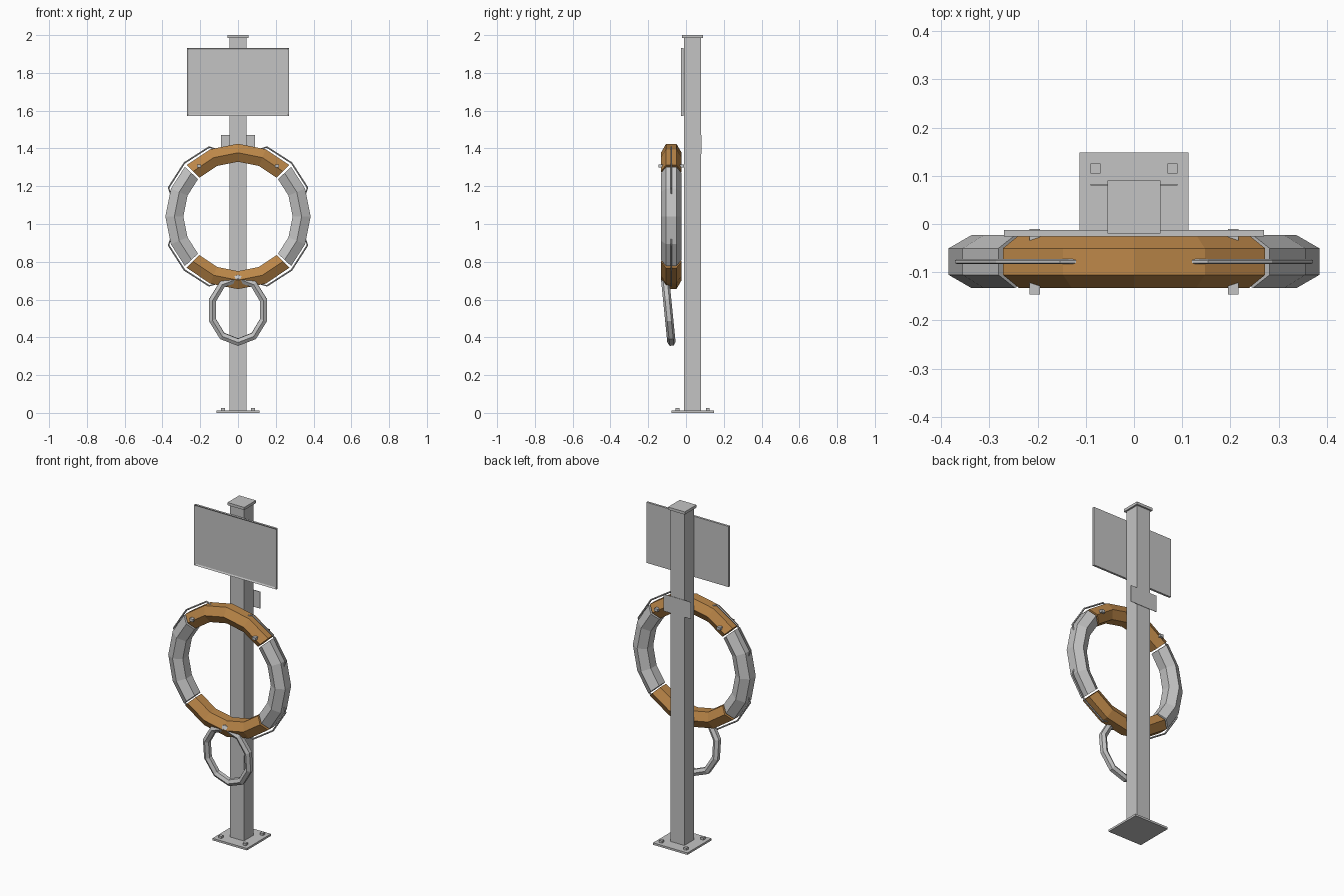
import bpy, bmesh, math
from mathutils import Vector, Matrix

cube = bpy.data.objects.get("Cube")
if cube:
    bpy.data.objects.remove(cube)


def material(name, rgb):
    m = bpy.data.materials.new(name)
    m.use_nodes = True
    m.diffuse_color = (*rgb, 1)
    m.node_tree.nodes["Principled BSDF"].inputs["Base Color"].default_value = (*rgb, 1)
    return m


GREY = material("light grey", (0.55, 0.55, 0.55))
ORANGE = material("orange", (0.5, 0.24, 0.065))


def finish(name, bm, mat):
    bmesh.ops.recalc_face_normals(bm, faces=bm.faces)
    me = bpy.data.meshes.new(name)
    bm.to_mesh(me)
    bm.free()
    me.materials.append(mat)
    ob = bpy.data.objects.new(name, me)
    bpy.context.collection.objects.link(ob)
    return ob


def box(name, centre, size, mat=GREY):
    bm = bmesh.new()
    bmesh.ops.create_cube(bm, size=1)
    bmesh.ops.transform(bm, verts=bm.verts, matrix=Matrix.Translation(centre) @ Matrix.Diagonal((*size, 1)))
    return finish(name, bm, mat)


def tube(name, path, radius, sides, mat=GREY, closed=False, centre=Vector()):
    """Sweep a polygon along (x, z, outward angle) stations in the xz plane."""
    bm = bmesh.new()
    loops = []
    for x, z, a in path:
        out = Vector((math.cos(a), 0, math.sin(a)))
        ring = []
        for j in range(sides):
            t = math.tau * (j + 0.5) / sides
            p = Vector((x, 0, z)) + radius * (math.cos(t) * out + math.sin(t) * Vector((0, 1, 0)))
            ring.append(bm.verts.new(p + centre))
        loops.append(ring)
    count = len(loops)
    for i in range(count if closed else count - 1):
        a, b = loops[i], loops[(i + 1) % count]
        for j in range(sides):
            k = (j + 1) % sides
            bm.faces.new((a[j], a[k], b[k], b[j]))
    if not closed:
        bm.faces.new(loops[0])
        bm.faces.new(loops[-1])
    return finish(name, bm, mat)


def arc(degrees, radius):
    return [(radius * math.cos(a), radius * math.sin(a), a) for a in map(math.radians, degrees)]


# Post, cap and bolted base
POST_Y = 0.035
box("post", (0, POST_Y, 1.0), (0.09, 0.09, 1.98))
box("post_cap", (0, POST_Y, 1.992), (0.11, 0.11, 0.016))
box("base_plate", (0, POST_Y, 0.006), (0.226, 0.226, 0.012))
for sx in (-1, 1):
    for sy in (-1, 1):
        box("base_bolt", (sx * 0.08, POST_Y + sy * 0.08, 0.018), (0.02, 0.02, 0.014))

# Sign board with a recessed front panel
sign = box("sign_board", (0, -0.019, 1.752), (0.54, 0.013, 0.36))
bm = bmesh.new()
bm.from_mesh(sign.data)
front = [f for f in bm.faces if f.normal.y < -0.9]
bmesh.ops.inset_region(bm, faces=front, thickness=0.012, depth=0)
bmesh.ops.translate(bm, verts=front[0].verts, vec=(0, 0.005, 0))
bm.to_mesh(sign.data)
bm.free()

# Thin plate on the back of the post
box("back_plate", (0, 0.081, 1.42), (0.18, 0.003, 0.1))

# Life ring: alternating orange and grey quarters
HUB = Vector((0, -0.078, 1.04))
for mid, name, mat in ((90, "ring_top", ORANGE), (270, "ring_bottom", ORANGE),
                       (0, "ring_side", GREY), (180, "ring_side", GREY)):
    end = 45 if mat == ORANGE else 43
    tube(name, arc([mid + d for d in (-end, -22.5, 0, 22.5, end)], 0.337), 0.055, 6, mat, centre=HUB)

# Grab ropes bridging the seams
for mid in (45, 135, 225, 315):
    stations = [arc([mid + d], r)[0] for d, r in
                ((-29, 0.365), (-22.5, 0.398), (0, 0.401), (22.5, 0.398), (29, 0.365))]
    tube("grab_rope", stations, 0.005, 6, centre=HUB)

# Pegs holding the ring
for sx in (-1, 1):
    box("ring_peg", (sx * 0.206, -0.078, 1.308), (0.022, 0.136, 0.016))

# Hanging rope loop, tilted
loop = []
for i in range(10):
    a = math.radians(-90 + 36 * i)
    loop.append((0.142 * math.cos(a), 0.17 * math.sin(a), a))
hoop = tube("rope_loop", loop, 0.022, 6, closed=True)
hoop.location = (0, -0.094, 0.544)
hoop.rotation_euler = (0.1, 0, 0)
